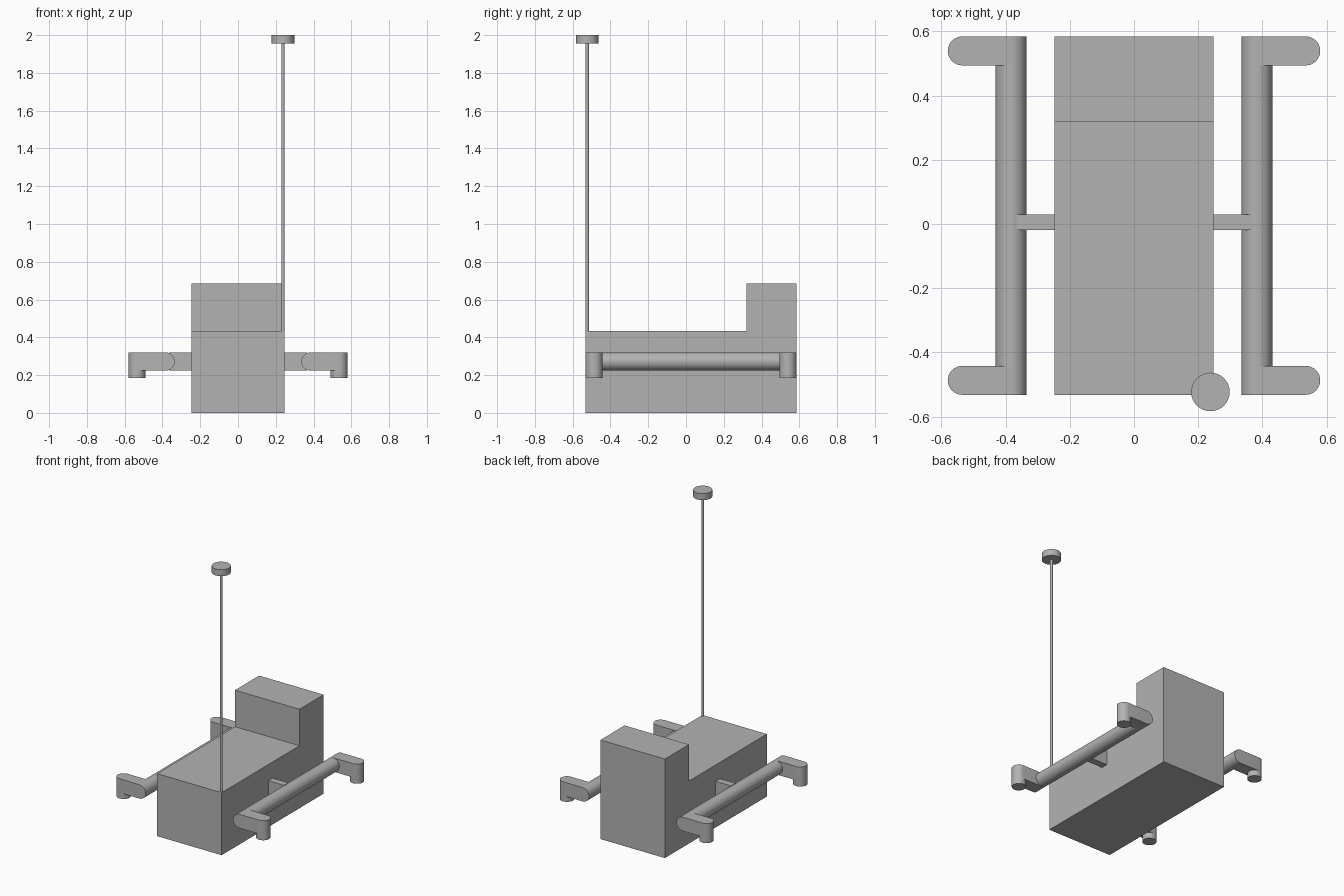
import bpy
import bmesh
import math
from mathutils import Matrix, Vector

cube = bpy.data.objects.get("Cube")
if cube:
    bpy.data.objects.remove(cube, do_unlink=True)

grey = bpy.data.materials.new("plain grey")
grey.use_nodes = True
grey.diffuse_color = (0.45, 0.45, 0.45, 1)
grey.node_tree.nodes["Principled BSDF"].inputs["Base Color"].default_value = grey.diffuse_color

SIDES = 32


def finish(name, bm):
    bmesh.ops.recalc_face_normals(bm, faces=bm.faces)
    mesh = bpy.data.meshes.new(name)
    bm.to_mesh(mesh)
    bm.free()
    mesh.materials.append(grey)
    obj = bpy.data.objects.new(name, mesh)
    bpy.context.collection.objects.link(obj)
    bpy.ops.object.select_all(action="DESELECT")
    obj.select_set(True)
    bpy.context.view_layer.objects.active = obj
    bpy.ops.object.shade_smooth_by_angle(angle=math.radians(30))
    return obj


def prism(name, points, direction):
    """Extrude a closed outline along a direction."""
    bm = bmesh.new()
    face = bm.faces.new([bm.verts.new(p) for p in points])
    grown = bmesh.ops.extrude_face_region(bm, geom=[face], use_keep_orig=True)
    verts = [g for g in grown["geom"] if isinstance(g, bmesh.types.BMVert)]
    bmesh.ops.translate(bm, verts=verts, vec=direction)
    return finish(name, bm)


def rod(name, start, end, radius):
    start, end = Vector(start), Vector(end)
    axis = end - start
    turn = axis.to_track_quat("Z", "Y").to_matrix().to_4x4()
    bm = bmesh.new()
    bmesh.ops.create_cone(bm, cap_ends=True, segments=SIDES, radius1=radius,
                          radius2=radius, depth=axis.length,
                          matrix=Matrix.Translation((start + end) / 2) @ turn)
    return finish(name, bm)


# Main body with the raised rear block
FRONT, BACK, HALF = -0.532, 0.584, 0.247
outline = [(FRONT, 0), (BACK, 0), (BACK, 0.686), (0.32, 0.686), (0.32, 0.433), (FRONT, 0.433)]
prism("body", [(-HALF, y, z) for y, z in outline], (2 * HALF, 0, 0))

# Side rails, struts, arms and feet
RAIL_X, RAIL_Z, RAIL_R = 0.383, 0.272, 0.048
FOOT_X, FOOT_R = 0.535, 0.045
BOTTOM, TOP = RAIL_Z - RAIL_R, RAIL_Z + RAIL_R
for side, s in (("left", 1), ("right", -1)):
    rod(f"{side}_rail", (s * RAIL_X, FRONT, RAIL_Z), (s * RAIL_X, BACK, RAIL_Z), RAIL_R)
    prism(f"{side}_strut", [(s * x, y, BOTTOM) for x, y in
          ((HALF, -0.019), (0.366, -0.019), (0.366, 0.029), (HALF, 0.029))],
          (0, 0, TOP - BOTTOM))
    for end, y in (("front", FRONT + FOOT_R), ("rear", BACK - FOOT_R)):
        # Flat arm with a half-round outer end
        arc = [math.pi * (i / 16 - 0.5) for i in range(17)]
        points = [(s * RAIL_X, y + FOOT_R, BOTTOM), (s * RAIL_X, y - FOOT_R, BOTTOM)]
        points += [(s * (FOOT_X + FOOT_R * math.cos(a)), y + FOOT_R * math.sin(a), BOTTOM)
                   for a in arc]
        prism(f"{side}_{end}_arm", points, (0, 0, TOP - BOTTOM))
        rod(f"{side}_{end}_foot", (s * FOOT_X, y, 0.184), (s * FOOT_X, y, BOTTOM), FOOT_R)

# Corner mast and its round cap
MAST_X, MAST_Y = 0.238, -0.523
rod("mast", (MAST_X, MAST_Y, 0.433), (MAST_X, MAST_Y, 1.955), 0.009)
rod("mast_cap", (MAST_X, MAST_Y, 1.955), (MAST_X, MAST_Y, 2.0), 0.06)
